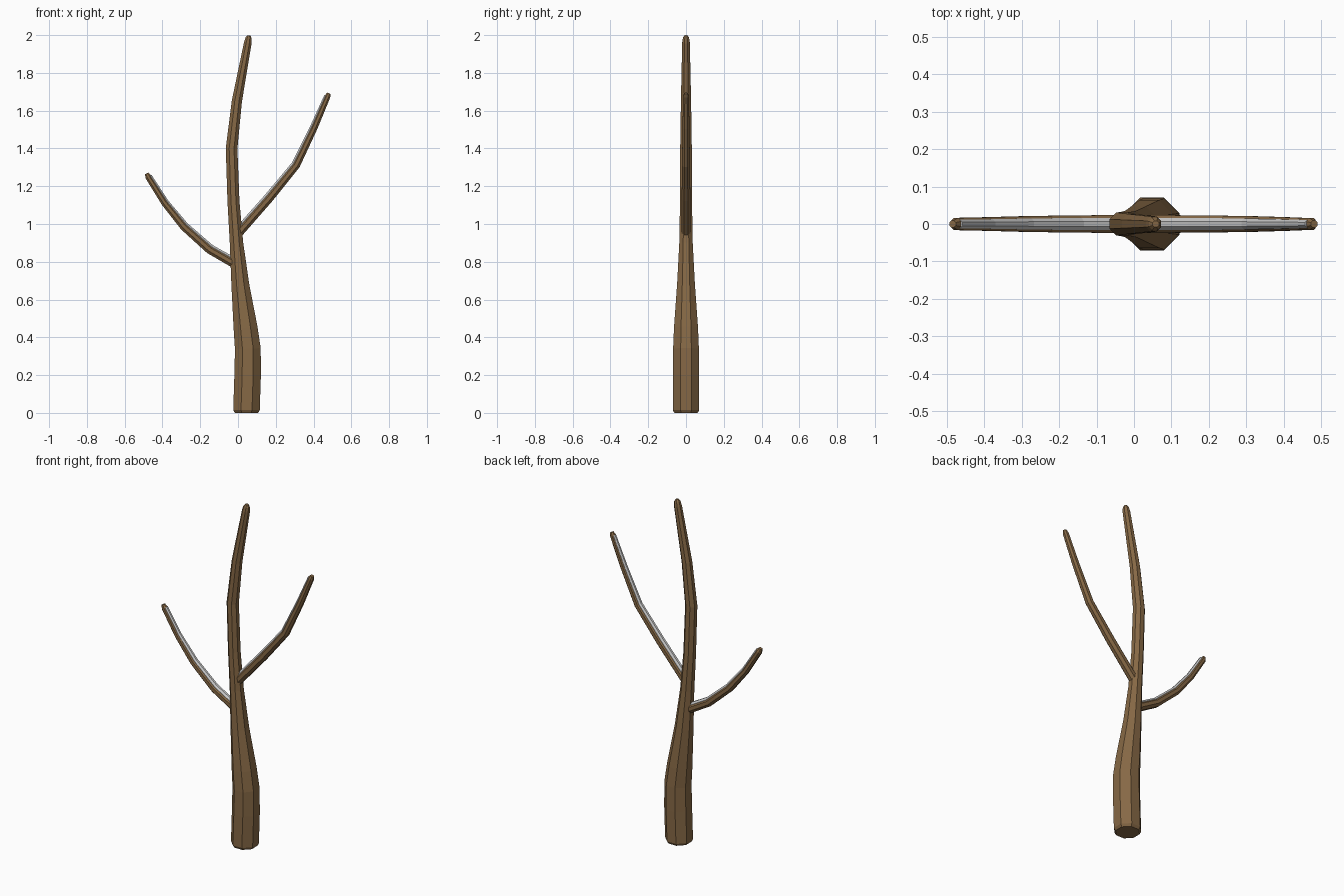
import bpy, bmesh, math
from mathutils import Vector

if "Cube" in bpy.data.objects:
    bpy.data.objects.remove(bpy.data.objects["Cube"])

bark = bpy.data.materials.new("bark")
bark.diffuse_color = (0.24, 0.14, 0.06, 1)
bark.use_nodes = True
bark.node_tree.nodes["Principled BSDF"].inputs["Base Color"].default_value = bark.diffuse_color


def tube(name, path, sides=8, material=None, flat_ends=False):
    """Tapered tube along (x, z, radius) stations lying in the y = 0 plane."""
    bm = bmesh.new()
    pts = [Vector((x, 0, z)) for x, z, r in path]
    rings = []
    for i, p in enumerate(pts):
        d = (pts[min(i + 1, len(pts) - 1)] - pts[max(i - 1, 0)]).normalized()
        if flat_ends and i < 2:
            d = Vector((0, 0, 1))
        n = Vector((-d.z, 0, d.x))
        ring = []
        for k in range(sides):
            a = 2 * math.pi * (k + 0.5) / sides
            off = n * math.cos(a) + Vector((0, 1, 0)) * math.sin(a)
            ring.append(bm.verts.new(p + off * path[i][2] * 1.04))
        rings.append(ring)
    for a, b in zip(rings, rings[1:]):
        for k in range(sides):
            j = (k + 1) % sides
            bm.faces.new((a[k], a[j], b[j], b[k]))
    bm.faces.new(rings[0][::-1])
    bm.faces.new(rings[-1])
    bmesh.ops.recalc_face_normals(bm, faces=bm.faces[:])
    me = bpy.data.meshes.new(name)
    bm.to_mesh(me)
    bm.free()
    ob = bpy.data.objects.new(name, me)
    bpy.context.collection.objects.link(ob)
    if material:
        me.materials.append(material)
    return ob


# Trunk
tube("trunk", [
    (0.045, 0.0, 0.064), (0.045, 0.015, 0.073), (0.051, 0.20, 0.073),
    (0.052, 0.34, 0.071), (0.040, 0.45, 0.066), (0.012, 0.68, 0.049),
    (-0.008, 0.90, 0.037), (-0.024, 1.12, 0.033), (-0.034, 1.40, 0.032),
    (-0.006, 1.65, 0.028), (0.052, 1.96, 0.021), (0.056, 1.985, 0.017),
    (0.058, 1.998, 0.009)], material=bark, flat_ends=True)

# Branches, each with a pale strip lying along its upper side
branches = {
    "left_branch": [(-0.01, 0.785, 0.025), (-0.15, 0.865, 0.024),
                    (-0.285, 0.985, 0.022), (-0.388, 1.112, 0.019),
                    (-0.475, 1.25, 0.017), (-0.484, 1.268, 0.010)],
    "right_branch": [(0.0, 0.95, 0.025), (0.165, 1.137, 0.024),
                     (0.308, 1.312, 0.022), (0.403, 1.51, 0.019),
                     (0.474, 1.675, 0.016), (0.481, 1.692, 0.010)],
}
for name, path in branches.items():
    tube(name, path, material=bark)
    side = 1 if path[-1][0] > 0 else -1
    strip = []
    for i, (x, z, r) in enumerate(path[:-1]):
        ax, az, _ = path[max(i - 1, 0)]
        bx, bz, _ = path[min(i + 1, len(path) - 1)]
        length = math.hypot(bx - ax, bz - az)
        nx, nz = -side * (bz - az) / length, side * (bx - ax) / length
        strip.append((x + nx * r * 0.5, z + nz * r * 0.5, r * 0.7))
    tube(name + "_strip", strip)
